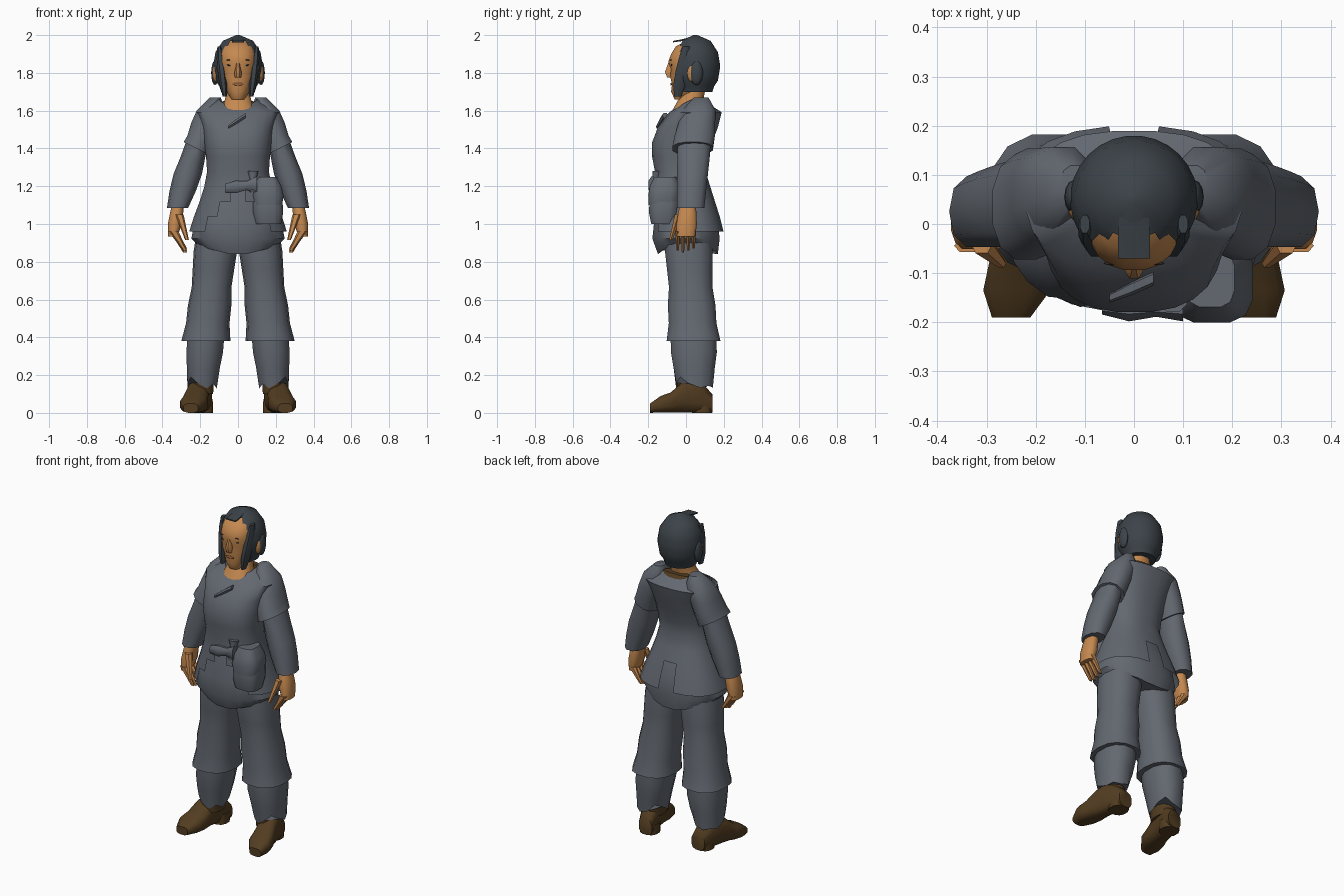
import bpy, bmesh, math
from mathutils import Matrix, Vector

cube = bpy.data.objects.get("Cube")
if cube:
    bpy.data.objects.remove(cube)


def material(name, red, green, blue):
    mat = bpy.data.materials.new(name)
    mat.use_nodes = True
    colour = (red, green, blue, 1)
    mat.diffuse_color = colour
    mat.node_tree.nodes["Principled BSDF"].inputs["Base Color"].default_value = colour
    return mat


cloth = material("grey cloth", .125, .14, .165)
hair_colour = material("dark hair", .045, .056, .066)
skin = material("tan skin", .56, .25, .08)
leather = material("brown leather", .085, .046, .015)
eye_colour = material("dark eye", .03, .02, .02)
lip_colour = material("lip", .4, .15, .06)


def add_object(bm, name, mat, mirror=False, angle=45):
    """Turn a bmesh into a smooth object, or into a left and right pair."""
    bmesh.ops.recalc_face_normals(bm, faces=bm.faces)
    for prefix in ("left_", "right_") if mirror else ("",):
        if prefix == "right_":
            bmesh.ops.scale(bm, verts=bm.verts, vec=(-1, 1, 1))
            bmesh.ops.reverse_faces(bm, faces=bm.faces)
        mesh = bpy.data.meshes.new(prefix + name)
        bm.to_mesh(mesh)
        mesh.materials.append(mat)
        mesh.shade_smooth()
        mesh.set_sharp_from_angle(angle=math.radians(angle))
        bpy.context.collection.objects.link(bpy.data.objects.new(prefix + name, mesh))
    bm.free()


def loft(name, mat, start, end, widths, depths=1, bend=None, sides=12, power=.85,
         caps=True, cut=None, shape=None, **options):
    """Skin evenly spaced rounded rings from start to end.

    Depths is a list of radii or a ratio to the widths; bend shifts each ring in depth.
    """
    start, end = Vector(start), Vector(end)
    along = max(range(3), key=lambda axis: abs(end[axis] - start[axis]))
    across, deep = [axis for axis in range(3) if axis != along]
    if not isinstance(depths, list):
        depths = [width * depths for width in widths]
    bm = bmesh.new()
    rings = []
    for i, (width, depth) in enumerate(zip(widths, depths)):
        centre = start.lerp(end, i / (len(widths) - 1))
        if bend:
            centre[deep] += bend[i]
        ring = []
        for k in range(sides):
            turn = math.tau * (k + .5) / sides
            c, s = (math.copysign(abs(v) ** power, v) for v in (math.sin(turn), math.cos(turn)))
            point = centre.copy()
            point[across] += width * c
            point[deep] += depth * s
            if shape:
                shape(point)
            ring.append(bm.verts.new(point))
        rings.append(ring)
    for low, high in zip(rings, rings[1:]):
        for k in range(sides):
            n = (k + 1) % sides
            bm.faces.new((low[k], low[n], high[n], high[k]))
    if caps:
        bm.faces.new(rings[0])
        bm.faces.new(rings[-1])
    if cut:
        unwanted = [face for face in bm.faces if cut(face.calc_center_median())]
        bmesh.ops.delete(bm, geom=unwanted, context="FACES")
    add_object(bm, name, mat, **options)


def ball(name, mat, centre, radii, **options):
    """A small ellipsoid for rounded details."""
    bm = bmesh.new()
    place = Matrix.Translation(centre) @ Matrix.Diagonal((*radii, 1))
    bmesh.ops.create_uvsphere(bm, u_segments=12, v_segments=8, radius=1, matrix=place)
    add_object(bm, name, mat, **options)


# Boots with turned-out toes, a heel block and an ankle shaft
heights = [.05, .08, .09, .08, .055, .045, .025]
loft("boot_foot", leather, (.18, .14, 0), (.25, -.19, 0),
     [.045, .055, .06, .06, .07, .07, .04], heights, bend=heights, power=.7, mirror=True)
loft("boot_shaft", leather, (.185, .03, .1), (.185, .03, .2), [.055, .06], 1.4, mirror=True)
loft("boot_heel", leather, (.185, .085, 0), (.185, .085, .06), [.055, .055], mirror=True)


# Baggy trousers: ragged cuffs, legs gathered at the knee, and a loose seat
def ragged_hem(point):
    if point.z < .17:
        point.z += .03 * math.sin(90 * point.x + 70 * point.y)


def dip_at_crotch(point):
    if point.z < .84:
        point.z += abs(point.x) / 4


loft("trouser_cuff", cloth, (.19, .045, .16), (.17, .04, .4), [.08, .09, .1, .1], 1.25,
     shape=ragged_hem, mirror=True)
loft("trouser_leg", cloth, (.17, .04, .38), (.11, .01, .95),
     [.13, .115, .115, .105, .11, .115, .11], 1.12, sides=14, mirror=True)
loft("trouser_seat", cloth, (0, 0, .83), (0, 0, 1.2), [.21, .25, .23, .2, .16],
     [.16, .18, .17, .15, .12], bend=[.01, 0, 0, -.01, -.02], sides=20, shape=dip_at_crotch)


# Tunic with an open front hem, a back slit and a scooped neckline
def scoop_neckline(point):
    if point.z > 1.66:
        point.z -= abs(point.y - .05) / 2


def hem_openings(centre):
    gap = (1.17 - centre.z) * .9 if centre.y < 0 else (1.1 - centre.z) / 2
    return abs(centre.x) < gap


loft("tunic", cloth, (0, 0, .96), (0, 0, 1.67),
     [.26, .235, .205, .18, .165, .17, .18, .19, .22, .1],
     [.19, .18, .165, .15, .135, .15, .16, .16, .14, .08],
     bend=[.01, 0, -.01, -.02, -.03, -.03, -.02, .01, .05, .05],
     sides=24, power=.8, caps=False, cut=hem_openings, shape=scoop_neckline, angle=50)


# Short flared over-sleeves above long sleeves
def slant_hem(point):
    if point.z < 1.45:
        point.z += (point.x - .22) / 2


loft("over_sleeve", cloth, (.22, .035, 1.4), (.12, .08, 1.67), [.07, .075, .08, .075, .03],
     [.11, .11, .1, .09, .04], shape=slant_hem, mirror=True)
loft("long_sleeve", cloth, (.32, .025, 1.085), (.21, .045, 1.45), [.056, .07, .075, .065, .06],
     [.075, .08, .085, .09, .09], sides=10, mirror=True)

# Hands: palm, four curled fingers and a thumb
loft("palm", skin, (.345, 0, .935), (.315, .01, .12 + 1), [.025, .038, .036, .03],
     [.05, .056, .05, .04], mirror=True)
for i, finger in enumerate(("index", "middle", "ring", "little")):
    y = i * .028 - .044
    tip = .85 + abs(i - 1) / 100
    loft(finger + "_finger", skin, (.28, y, tip), (.34, y, .96), [.011, .016, .026],
         [.007, .011, .015], sides=6, mirror=True)
loft("thumb", skin, (.27, -.08, .915), (.31, -.04, 1.05), [.01, .016, .022], sides=6, mirror=True)

# Neck, collar lining and head
loft("neck", skin, (0, 0, 1.59), (0, .06, 1.75), [.1, .075, .06, .06], [.08, .07, .06, .06],
     sides=16)
loft("collar_lining", leather, (0, .1, 1.6), (0, .09, 1.65), [.1, .085], [.045, .025])
loft("head", skin, (0, .03, 1.66), (0, .03, 1.98),
     [.035, .06, .08, .09, .1, .1, .1, .085, .04],
     [.04, .09, .105, .115, .12, .125, .12, .095, .03],
     bend=[-.05, -.02, 0, 0, .01, 0, .01, .01, .02], sides=20, angle=60)

# Face details
loft("nose", skin, (0, -.085, 1.775), (0, -.08, 1.865), [.018, .02, .012, .009],
     [.015, .03, .02, .01], sides=8)
ball("mouth", lip_colour, (0, -.079, 1.74), (.03, .004, .007))
ball("eye", eye_colour, (.04, -.076, 1.843), (.02, .004, .007), mirror=True)
ball("eyebrow", eye_colour, (.04, -.08, 1.868), (.022, .004, .003), mirror=True)


# Hair cap with an open face, a fringe tab, side locks and covered ears
def face_opening(centre):
    return centre.y < -.02 and centre.z < 1.96


loft("hair", hair_colour, (0, .05, 1.7), (0, .05, 2),
     [.09, .1, .12, .125, .13, .13, .125, .12, .1, .08, .01],
     sides=28, power=1, cut=face_opening, angle=60)
loft("fringe", hair_colour, (0, -.07, 1.965), (0, .02, 1.98), [.034, .034, .03],
     [.004, .005, .008], sides=8, power=.4)
loft("side_lock", hair_colour, (.07, -.045, 1.675), (.1, 0, 1.94), [.012, .022, .024, .022, .01],
     [.02, .035, .035, .03, .02], sides=8, mirror=True)
ball("ear", skin, (.115, .035, 1.8), (.02, .03, .05), mirror=True)
ball("ear_cover", hair_colour, (.122, .055, 1.8), (.02, .035, .065), mirror=True)

# Belt pouch with flap, sash knot and chest tie
loft("pouch", cloth, (.16, -.12, 1), (.155, -.11, 1.24), [.07, .082, .08, .07, .055],
     [.065, .08, .08, .07, .055], power=.6)
loft("pouch_flap", cloth, (.16, -.12, 1.1), (.155, -.11, 1.25), [.075, .085, .075, .05],
     [.08, .085, .08, .06], power=.6)
loft("sash_roll", cloth, (-.065, -.17, 1.19), (.1, -.17, 1.21), [.015, .03, .02, .03],
     [.025, .035, .025, .045], sides=8)
loft("sash_end", cloth, (.08, -.17, 1.17), (.08, -.15, 1.28), [.02, .015, .03], sides=8)
loft("chest_tie", cloth, (-.05, -.15, 1.515), (.04, -.11, 1.575), [.01, .015, .015], sides=6)
